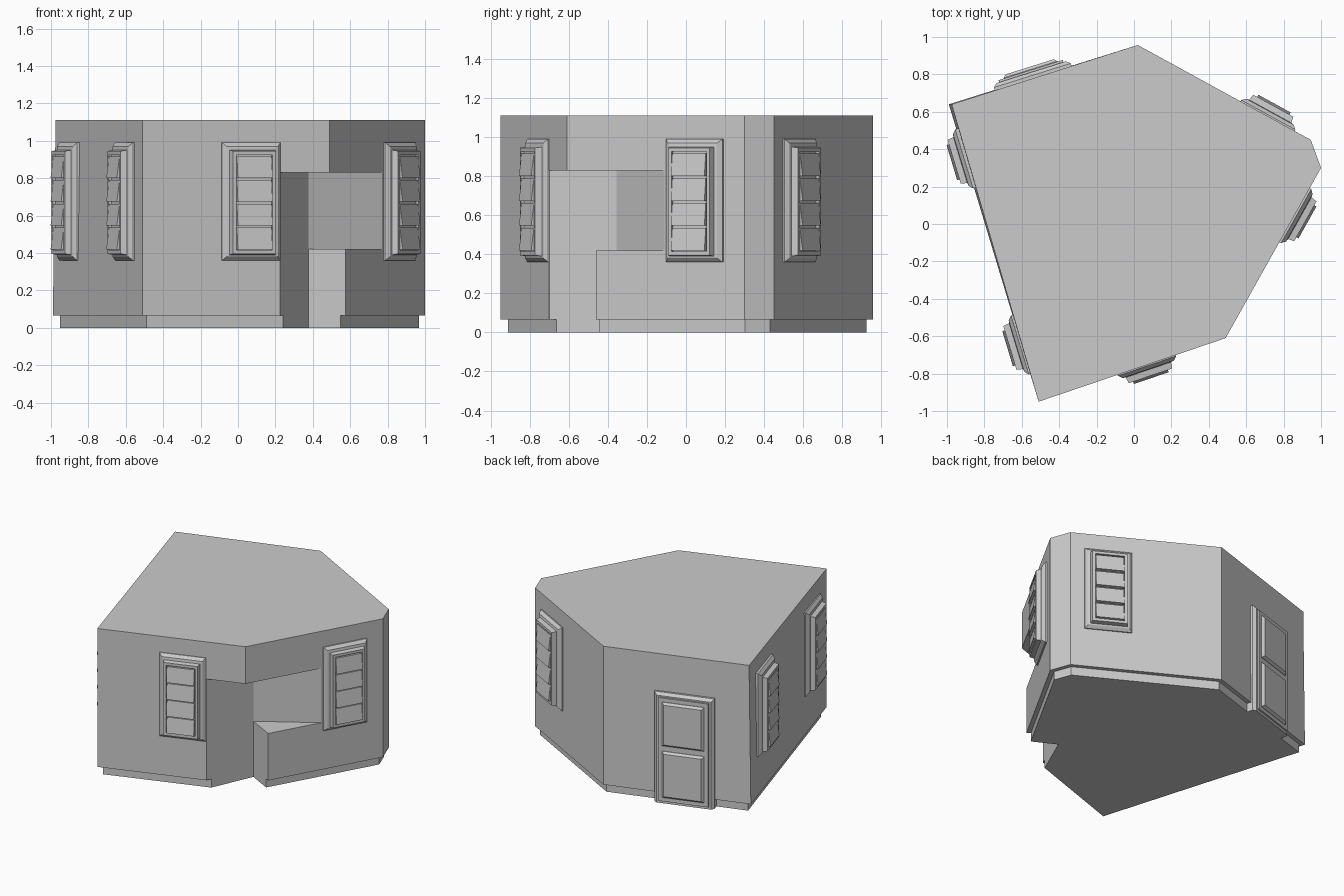
import bpy, bmesh
from mathutils import Vector, Matrix

if "Cube" in bpy.data.objects:
    bpy.data.objects.remove(bpy.data.objects["Cube"])

# Building footprint, counter-clockwise from the front-left corner
OUT = [Vector(p) for p in ((-.51, -.95), (.49, -.61), (1.0, .30),
                           (.945, .45), (.02, .957), (-.99, .64))]
ROOF = OUT[:5] + [Vector((-.975, .64))]


def inset(pts, d):
    res = []
    for i, p in enumerate(pts):
        a = (p - pts[i - 1]).normalized()
        b = (pts[(i + 1) % len(pts)] - p).normalized()
        na, nb = Vector((-a.y, a.x)), Vector((-b.y, b.x))
        res.append(p + (na + nb) * d / (1 + na.dot(nb)))
    return res


def loft(name, rings, mat=None):
    """Closed solid through rings of (points, height)."""
    bm = bmesh.new()
    loops = [[bm.verts.new((p[0], p[1], z)) for p in pts] for pts, z in rings]
    n = len(loops[0])
    for lo, hi in zip(loops, loops[1:]):
        for i in range(n):
            j = (i + 1) % n
            bm.faces.new((lo[i], lo[j], hi[j], hi[i]))
    bm.faces.new(loops[0][::-1])
    bm.faces.new(loops[-1])
    if mat:
        bm.transform(mat)
    bmesh.ops.recalc_face_normals(bm, faces=bm.faces)
    me = bpy.data.meshes.new(name)
    bm.to_mesh(me)
    bm.free()
    ob = bpy.data.objects.new(name, me)
    bpy.context.collection.objects.link(ob)
    return ob


def cut(ob, cutter):
    cutter.hide_render = True
    m = ob.modifiers.new("cut", 'BOOLEAN')
    m.operation, m.object, m.solver = 'DIFFERENCE', cutter, 'EXACT'
    bpy.context.view_layer.objects.active = ob
    bpy.ops.object.modifier_apply(modifier=m.name)
    bpy.data.objects.remove(cutter)


def wall_matrix(i, x, y):
    """Local x along wall i, local y up, local z outwards."""
    d = (OUT[(i + 1) % 6] - OUT[i]).normalized()
    return Matrix(((d.x, 0, d.y, x), (d.y, 0, -d.x, y), (0, 1, 0, 0), (0, 0, 0, 1)))


def rect(hw, z0, z1):
    return [(-hw, z0), (hw, z0), (hw, z1), (-hw, z1)]


# Main body with recessed plinth
plinth = inset(OUT, .03)
body = loft("building_body", [(plinth, 0), (plinth, .065), (OUT, .065), (ROOF, 1.11)])

# Corner porch: full opening above, narrower entry beside the low parapet
cut(body, loft("porch_cutter", [([(.225, -.70), (.5, -1.2), (1.2, -.4),
                                  (.77, -.11), (.377, -.356)], z) for z in (.42, .83)]))
cut(body, loft("entry_cutter", [([(.225, -.70), (.5, -1.2), (.955, -.661),
                                  (.576, -.461), (.377, -.356)], z) for z in (-.1, .5)]))


# Windows: stepped surround, four tilted panes and thin bars
def window(tag, wall, x, y):
    m = wall_matrix(wall, x, y)
    loft("window_surround_" + tag, [
        (rect(.165, .36, .99), -.03), (rect(.165, .36, .99), .006),
        (rect(.145, .38, .97), .025), (rect(.128, .39, .95), .028),
        (rect(.122, .395, .945), .062), (rect(.102, .415, .925), .062),
        (rect(.102, .415, .925), .045)], m)
    for k in range(4):
        z0 = .42 + k * .127
        z1 = z0 + .115
        # Side profile of one pane, swept across the window width
        prof = [(z0, .04), (z0, .075), (z1, .06), (z1, .04)]
        sweep = m @ Matrix(((0, 0, 1, 0), (1, 0, 0, 0), (0, 1, 0, 0), (0, 0, 0, 1)))
        loft(f"window_pane_{tag}_{k + 1}", [(prof, -.098), (prof, .098)], sweep)


window("front", 0, .068, -.753)
window("right", 1, .862, .045)
window("back_right", 3, .715, .578)
window("left_rear", 5, -.902, .35)
window("left_front", 5, -.604, -.645)

# Back door: frame, leaf and two raised panels
dm = wall_matrix(4, -.54, .783)
loft("door_frame", [(rect(.215, 0, .83), -.04), (rect(.215, 0, .83), .012),
                    (rect(.195, 0, .81), .03)], dm)
loft("door_leaf", [(rect(.18, .02, .80), .0), (rect(.18, .02, .80), .042)], dm)
for name, z0, z1 in (("lower", .05, .40), ("upper", .44, .77)):
    loft("door_panel_" + name, [(rect(.15, z0, z1), .03), (rect(.15, z0, z1), .045),
                                (rect(.135, z0 + .015, z1 - .015), .06)], dm)
